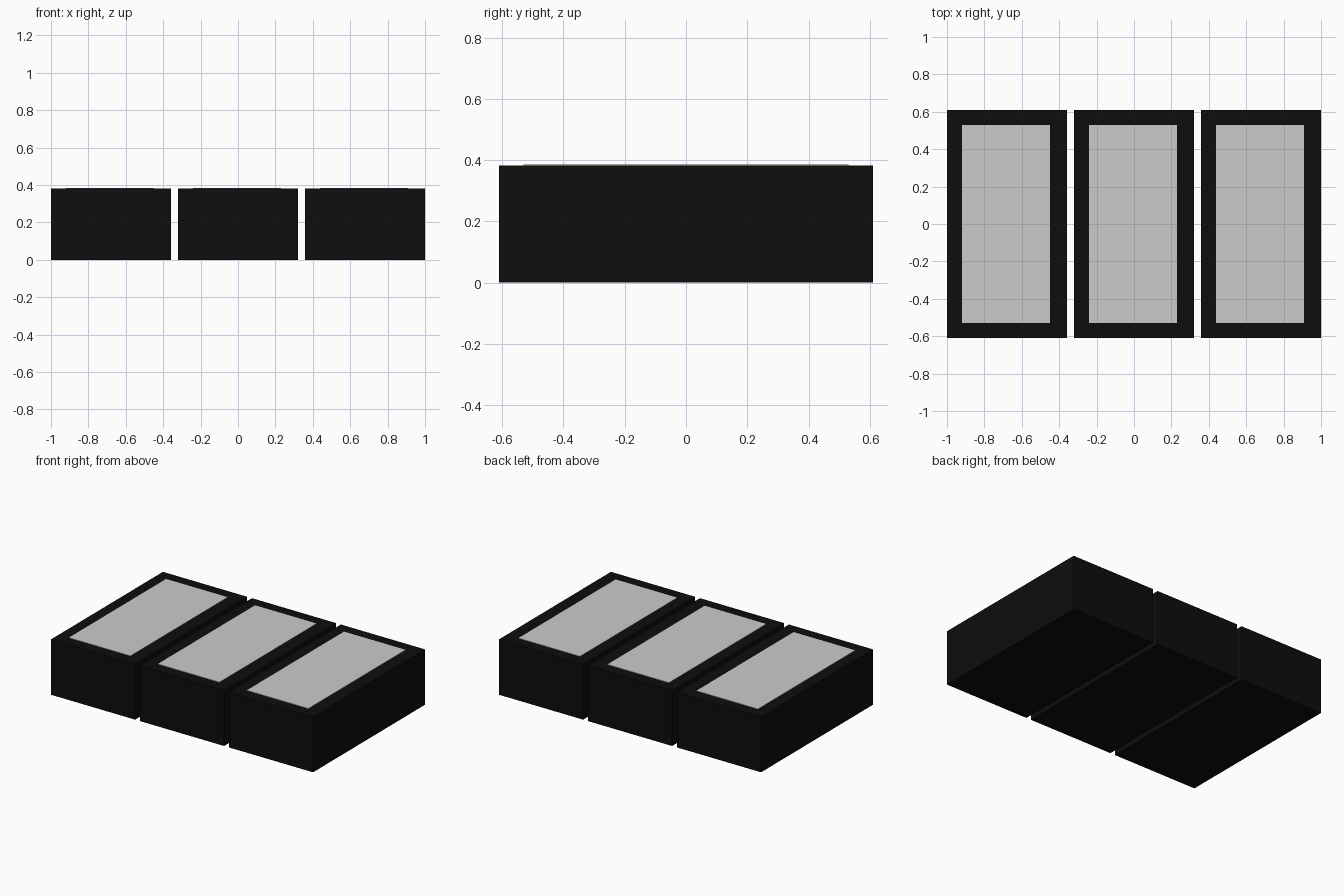
import bpy

if "Cube" in bpy.data.objects:
    bpy.data.objects.remove(bpy.data.objects["Cube"])

black = bpy.data.materials.new("black")
black.diffuse_color = (0.004, 0.004, 0.004, 1)
black.use_nodes = True
black.node_tree.nodes["Principled BSDF"].inputs["Base Color"].default_value = black.diffuse_color


def box(name, x, width, depth, z0, z1, mat=None):
    bpy.ops.mesh.primitive_cube_add(size=1, location=(x, 0, (z0 + z1) / 2))
    ob = bpy.context.object
    ob.name = name
    ob.scale = (width, depth, z1 - z0)
    bpy.ops.object.transform_apply(location=False, rotation=False, scale=True)
    if mat:
        ob.data.materials.append(mat)
    return ob


# Three black blocks side by side, each with a thin grey panel on top
for side, x in (("left", -0.679), ("middle", 0.0), ("right", 0.679)):
    box(side + "_block", x, 0.642, 1.22, 0, 0.382, black)
    box(side + "_top_panel", x - 0.006, 0.47, 1.06, 0.37, 0.385)
